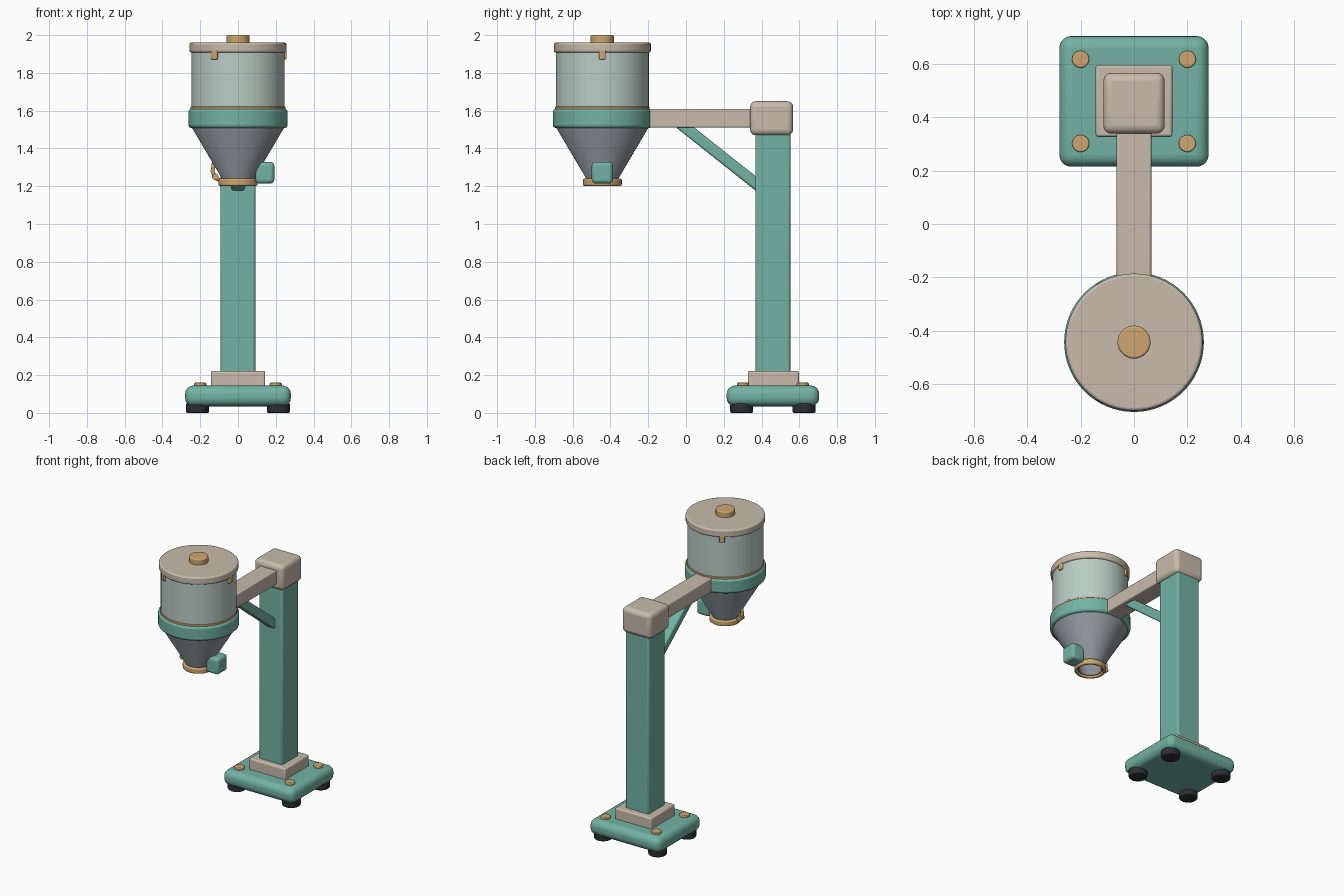
import bpy, bmesh, math
from mathutils import Vector

old = bpy.data.objects.get("Cube")
if old:
    bpy.data.objects.remove(old, do_unlink=True)


def material(name, rgb):
    m = bpy.data.materials.new(name)
    m.use_nodes = True
    m.diffuse_color = (*rgb, 1)
    shader = next(n for n in m.node_tree.nodes if n.type == 'BSDF_PRINCIPLED')
    shader.inputs["Base Color"].default_value = (*rgb, 1)
    shader.inputs["Roughness"].default_value = 0.5
    return m


GREEN = material("sea_green", (0.17, 0.45, 0.37))
BEIGE = material("warm_beige", (0.58, 0.50, 0.41))
BRASS = material("brass", (0.61, 0.38, 0.16))
GLASS = material("pale_glass", (0.49, 0.61, 0.56))
STEEL = material("steel_grey", (0.26, 0.30, 0.32))
RUBBER = material("black_rubber", (0.025, 0.03, 0.03))

POST_Y = 0.46      # centre line of base and column
HOPPER_Y = -0.443  # centre line of hopper


def finish(bm, name, mat, loc=(0, 0, 0), bevel=0, segments=3):
    bmesh.ops.recalc_face_normals(bm, faces=bm.faces)
    mesh = bpy.data.meshes.new(name)
    bm.to_mesh(mesh)
    bm.free()
    mesh.materials.append(mat)
    ob = bpy.data.objects.new(name, mesh)
    ob.location = loc
    bpy.context.collection.objects.link(ob)
    if bevel:
        mod = ob.modifiers.new("rounded_edges", 'BEVEL')
        mod.width, mod.segments, mod.limit_method = bevel, segments, 'ANGLE'
    bpy.ops.object.select_all(action='DESELECT')
    ob.select_set(True)
    bpy.context.view_layer.objects.active = ob
    bpy.ops.object.shade_smooth_by_angle(angle=math.radians(40))
    return ob


def box(name, mat, size, loc, bevel=0.01, segments=3):
    bm = bmesh.new()
    bmesh.ops.create_cube(bm, size=1)
    bmesh.ops.scale(bm, vec=size, verts=bm.verts)
    return finish(bm, name, mat, loc, bevel, segments)


def disc(name, mat, radius, z0, z1, x, y, bevel=0.006, sides=32):
    bm = bmesh.new()
    bmesh.ops.create_cone(bm, cap_ends=True, segments=sides, radius1=radius,
                          radius2=radius, depth=z1 - z0)
    return finish(bm, name, mat, (x, y, (z0 + z1) / 2), bevel)


def lathe(name, mat, profile, closed=True, bevel=0, sides=64):
    """Spin (radius, height) points about the hopper axis."""
    bm = bmesh.new()
    verts = [bm.verts.new((r, 0, z)) for r, z in profile]
    edges = [bm.edges.new(p) for p in zip(verts, verts[1:])]
    if closed:
        edges.append(bm.edges.new((verts[-1], verts[0])))
    bmesh.ops.spin(bm, geom=verts + edges, cent=(0, 0, 0), axis=(0, 0, 1),
                   angle=math.tau, steps=sides)
    bmesh.ops.remove_doubles(bm, verts=bm.verts, dist=0.0005)
    return finish(bm, name, mat, (0, HOPPER_Y, 0), bevel)


# Base plate with feet and bolts
box("base_plate", GREEN, (0.56, 0.49, 0.11), (0, POST_Y, 0.09), 0.045, 5)
for sx, side in ((-1, "right"), (1, "left")):
    for sy, end in ((-1, "front"), (1, "back")):
        disc(f"{end}_{side}_foot", RUBBER, 0.061, 0, 0.05,
             sx * 0.214, POST_Y + sy * 0.165, 0.008)
        disc(f"{end}_{side}_bolt", BRASS, 0.032, 0.13, 0.16,
             sx * 0.2, POST_Y + sy * 0.158, 0.005)

# Column, cap and arm
box("column_plinth", BEIGE, (0.288, 0.27, 0.09), (0, POST_Y + 0.002, 0.177), 0.01)
box("column", GREEN, (0.186, 0.186, 1.32), (0, POST_Y, 0.86), 0.014)
box("column_cap", BEIGE, (0.23, 0.228, 0.18), (0, 0.453, 1.56), 0.03, 4)
box("arm", BEIGE, (0.13, 0.60, 0.10), (0, 0.09, 1.56), 0.008)

# Diagonal brace under the arm
top, foot = Vector((0, -0.035, 1.535)), Vector((0, 0.40, 1.19))
brace = box("brace", GREEN, (0.072, 0.06, (top - foot).length),
            (top + foot) / 2, 0.012)
brace.rotation_euler.x = math.atan2(foot.y - top.y, top.z - foot.z)

# Hopper stack
lathe("hopper_drum", GLASS, [(0, 1.56), (0.246, 1.56), (0.246, 1.93), (0, 1.93)], False)
lathe("drum_seal", BRASS, [(0.235, 1.605), (0.251, 1.605), (0.251, 1.621), (0.235, 1.621)],
      bevel=0.003)
lathe("hopper_collar", GREEN, [(0.225, 1.508), (0.262, 1.508), (0.262, 1.61), (0.225, 1.61)],
      bevel=0.016)
lathe("hopper_cone", STEEL, [(0.243, 1.53), (0.243, 1.508), (0.085, 1.24), (0.085, 1.215),
                             (0.075, 1.215), (0.075, 1.242), (0.228, 1.508), (0.228, 1.53)])
lathe("outlet_ring", BRASS, [(0.08, 1.202), (0.103, 1.202), (0.103, 1.24), (0.08, 1.24)],
      bevel=0.008)
disc("lid", BEIGE, 0.257, 1.908, 1.96, 0, HOPPER_Y, 0.01, 64)
disc("lid_knob", BRASS, 0.062, 1.95, 2.0, 0, HOPPER_Y, 0.008)

# Three lid clips around the drum
for i in range(3):
    a = i * math.tau / 3
    clip = box(f"lid_clip_{i + 1}", BRASS, (0.02, 0.036, 0.052),
               (0.248 * math.cos(a), HOPPER_Y + 0.248 * math.sin(a), 1.897), 0.006)
    clip.rotation_euler.z = a

# Outlet motor box and release lever
box("motor_box", GREEN, (0.1, 0.112, 0.115), (0.142, HOPPER_Y, 1.272), 0.02, 4)


def rod(name, mat, points, radius):
    curve = bpy.data.curves.new(name, 'CURVE')
    curve.dimensions = '3D'
    curve.bevel_depth, curve.bevel_resolution = radius, 3
    curve.use_fill_caps = True
    line = curve.splines.new('POLY')
    line.points.add(len(points) - 1)
    for p, co in zip(line.points, points):
        p.co = (*co, 1)
    curve.materials.append(mat)
    ob = bpy.data.objects.new(name, curve)
    bpy.context.collection.objects.link(ob)


rod("release_lever", BRASS, [(-0.127, HOPPER_Y, 1.328), (-0.135, HOPPER_Y, 1.28),
                             (-0.122, HOPPER_Y, 1.245), (-0.085, HOPPER_Y, 1.225)], 0.011)
rod("lever_pivot", BRASS, [(-0.12, HOPPER_Y - 0.02, 1.25),
                           (-0.12, HOPPER_Y + 0.02, 1.25)], 0.018)
